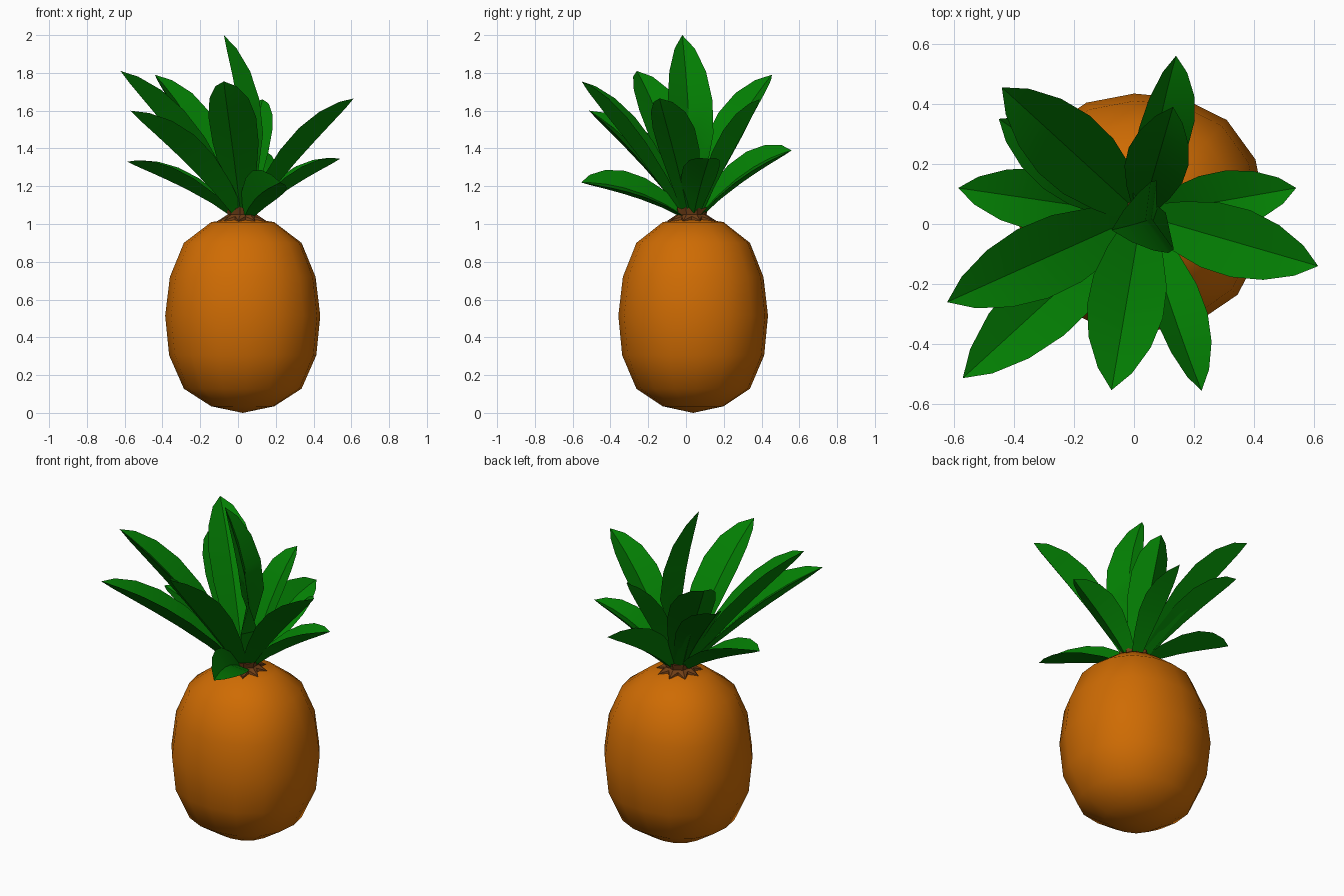
import bpy, bmesh, math
from mathutils import Vector, Matrix

if "Cube" in bpy.data.objects:
    bpy.data.objects.remove(bpy.data.objects["Cube"])


def material(name, rgb):
    m = bpy.data.materials.new(name)
    m.diffuse_color = (*rgb, 1)
    m.use_nodes = True
    m.node_tree.nodes["Principled BSDF"].inputs["Base Color"].default_value = m.diffuse_color
    return m


ORANGE = material("orange skin", (0.62, 0.148, 0.001))
GREEN = material("leaf green", (0.001, 0.21, 0.001))
BROWN = material("stem brown", (0.16, 0.048, 0.008))


def finish(name, bm, mat, angle):
    bmesh.ops.recalc_face_normals(bm, faces=bm.faces)
    me = bpy.data.meshes.new(name)
    bm.to_mesh(me)
    bm.free()
    me.materials.append(mat)
    ob = bpy.data.objects.new(name, me)
    bpy.context.collection.objects.link(ob)
    bpy.ops.object.select_all(action='DESELECT')
    ob.select_set(True)
    bpy.context.view_layer.objects.active = ob
    bpy.ops.object.shade_smooth_by_angle(angle=math.radians(angle))


def skin(bm, rings, start=None, end=None):
    """Join closed rings of points, with optional pole points."""
    vs = [[bm.verts.new(p) for p in r] for r in rings]
    n = len(vs[0])
    for a, b in zip(vs, vs[1:]):
        for i in range(n):
            j = (i + 1) % n
            bm.faces.new((a[i], a[j], b[j], b[i]))
    for pole, ring in ((start, vs[0]), (end, vs[-1])):
        if pole is None:
            bm.faces.new(ring)
        else:
            p = bm.verts.new(pole)
            for i in range(n):
                bm.faces.new((p, ring[i], ring[(i + 1) % n]))


# Fruit body: slightly squarish oval lathe
CX, CY = 0.025, 0.038
profile = [(0.167, 0.035), (0.312, 0.128), (0.39, 0.305), (0.411, 0.515),
           (0.386, 0.72), (0.312, 0.90), (0.167, 1.01)]
rings = []
for r, z in profile:
    ring = []
    for i in range(16):
        a = math.tau * (i + 0.15) / 16
        q = r * (1 + 0.04 * math.sin(2 * a) ** 2)
        ring.append((CX + q * math.cos(a), CY + 0.965 * q * math.sin(a), z))
    rings.append(ring)
bm = bmesh.new()
skin(bm, rings, (CX, CY, 0.0), (CX, CY, 1.035))
finish("fruit_body", bm, ORANGE, 60)

# Stem collar with drooping star points
SX, SY = 0.025, 0.03
rings = []
for inner, outer, zi, zo in ((0.085, 0.135, 1.02, 1.0), (0.08, 0.13, 1.04, 1.018),
                             (0.07, 0.08, 1.05, 1.05), (0.08, 0.09, 1.08, 1.09)):
    ring = []
    for i in range(18):
        a = math.tau * i / 18
        r, z = (outer, zo) if i % 2 else (inner, zi)
        ring.append((SX + r * math.cos(a), SY + r * math.sin(a), z))
    rings.append(ring)
bm = bmesh.new()
skin(bm, rings)
finish("stem_collar", bm, BROWN, 30)

# Leaves: channelled blades along an arched path
WIDTHS = [(0, 0.045), (0.2, 0.088), (0.4, 0.118), (0.58, 0.122), (0.75, 0.10), (0.9, 0.055)]


def leaf(name, tip, base, ctrl, side, scale=1.0, roll=0):
    base, ctrl, tip = Vector(base), Vector(ctrl), Vector(tip)
    rings = []
    for t, w in WIDTHS:
        w *= scale
        p = base * (1 - t) ** 2 + ctrl * 2 * t * (1 - t) + tip * t * t
        d = ((ctrl - base) * (1 - t) + (tip - ctrl) * t).normalized()
        s = Matrix.Rotation(math.radians(roll), 3, d) @ side
        up = d.cross(s).normalized()
        if up.z < 0:
            up = -up
        lift = up * w
        rings.append([p - s * w + lift * 0.3, p - lift * 0.1,
                      p + s * w + lift * 0.3, p - lift * 0.45])
    bm = bmesh.new()
    skin(bm, rings, None, tip)
    finish(name, bm, GREEN, 35)


# Tip position, width factor, roll about the blade
leaves = [((-0.44, 0.455, 1.79), 1.05, 0), ((-0.45, 0.35, 1.61), 0.9, 0),
          ((0.13, 0.39, 1.66), 0.85, 0), ((0.14, 0.56, 1.39), 0.88, 35),
          ((0.54, 0.12, 1.345), 0.8, 0), ((0.613, -0.14, 1.665), 0.95, 0),
          ((0.225, -0.555, 1.22), 0.85, -35), ((-0.075, -0.553, 1.755), 1.05, 0),
          ((-0.57, -0.513, 1.60), 1.0, 0), ((-0.622, -0.26, 1.81), 1.03, 0),
          ((-0.585, 0.12, 1.33), 0.85, 0)]
for k, (tip, scale, roll) in enumerate(leaves):
    out = Vector((tip[0] - SX, tip[1] - SY, 0))
    side = Vector((-out.y, out.x, 0)).normalized()
    b = Vector((SX, SY, 1.04)) + out.normalized() * 0.03
    c = (b + Vector(tip)) / 2
    c.z += 0.11 + 0.12 * (tip[2] - 1.2)
    leaf(f"leaf_{k + 1}", tip, b, c, side, scale, roll)

# Upright centre leaf
leaf("centre_leaf", (-0.075, -0.02, 2.0), (0.04, 0.03, 1.05), (0.14, 0.03, 1.62),
     Vector((-0.25, 1, 0)).normalized())
